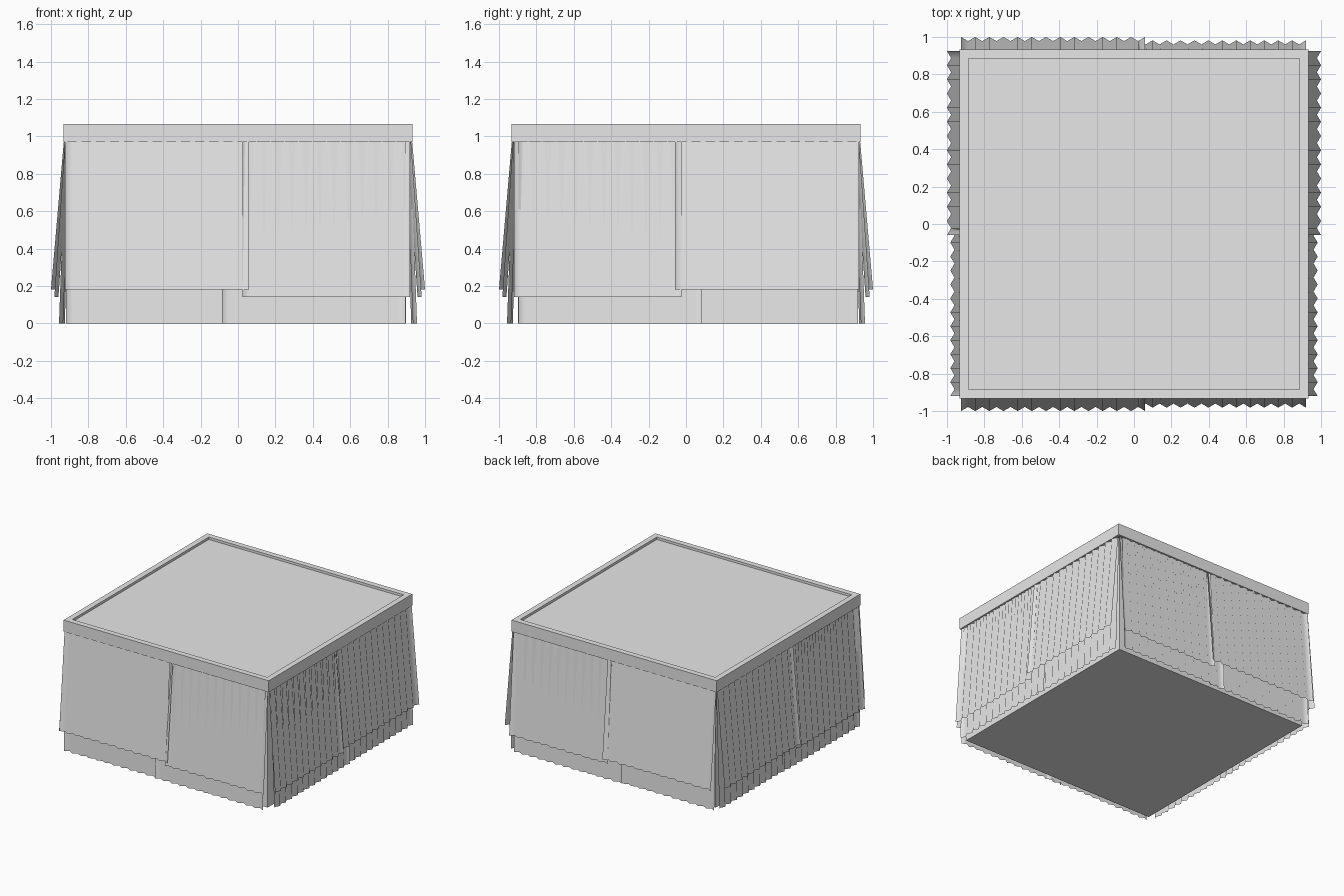
import bpy
import bmesh

cube = bpy.data.objects.get("Cube")
if cube:
    bpy.data.objects.remove(cube, do_unlink=True)

grey = bpy.data.materials.new("plain_grey")
grey.use_nodes = True
colour = (0.8, 0.8, 0.8, 1)
grey.diffuse_color = colour
grey.node_tree.nodes["Principled BSDF"].inputs["Base Color"].default_value = colour


def finish(name, bm, smooth=False):
    mesh = bpy.data.meshes.new(name)
    for face in bm.faces:
        face.smooth = smooth
    bm.to_mesh(mesh)
    bm.free()
    mesh.materials.append(grey)
    obj = bpy.data.objects.new(name, mesh)
    bpy.context.collection.objects.link(obj)
    return obj


def box(name, half, low, high):
    bm = bmesh.new()
    bmesh.ops.create_cube(bm, size=1)
    for v in bm.verts:
        v.co = (v.co.x * 2 * half, v.co.y * 2 * half, low if v.co.z < 0 else high)
    return bm


# Each side maps (distance along wall, distance out, height) to a position
SIDES = {
    "front": (lambda u, r, z: (u, -r, z), False),
    "back": (lambda u, r, z: (u, r, z), True),
    "left": (lambda u, r, z: (r, -u, z), True),
    "right": (lambda u, r, z: (-r, -u, z), False),
}
RIPPLE = 0.011


def corrugated_sheet(name, side, start, end, ridges, low, high):
    """Zigzag sheet leaning from low (out, height) to high (out, height)."""
    place, flip = SIDES[side]
    bm = bmesh.new()
    rows = []
    for out, height in (low, high):
        row = []
        for i in range(2 * ridges + 1):
            u = start + (end - start) * i / (2 * ridges)
            r = out + (RIPPLE if i % 2 == 0 else -RIPPLE)
            row.append(bm.verts.new(place(u, r, height)))
        rows.append(row)
    bottom, top = rows
    for i in range(2 * ridges):
        quad = [bottom[i], bottom[i + 1], top[i + 1], top[i]]
        bm.faces.new(quad[::-1] if flip else quad)
    finish(f"{side}_{name}", bm, smooth=True)


# Inner block behind the cladding
finish("core_block", box("core_block", 0.897, 0, 0.98))

# Roof slab with a shallow recess inside its rim
bm = box("roof", 0.932, 0.97, 1.065)
top = max(bm.faces, key=lambda f: f.calc_center_median().z)
bmesh.ops.inset_region(bm, faces=[top], thickness=0.065)
well = bmesh.ops.extrude_face_region(bm, geom=[top])
bmesh.ops.delete(bm, geom=[top], context="FACES_ONLY")
bmesh.ops.translate(bm, vec=(0, 0, -0.02),
                    verts=[g for g in well["geom"] if isinstance(g, bmesh.types.BMVert)])
finish("roof", bm)

# Two lower and two leaning upper sheets on every wall
for side in SIDES:
    corrugated_sheet("lower_sheet_inner", side, -0.92, 0.06, 13, (0.937, 0), (0.908, 0.975))
    corrugated_sheet("lower_sheet_outer", side, -0.085, 0.895, 13, (0.946, 0), (0.911, 0.975))
    corrugated_sheet("upper_sheet_short", side, 0.025, 0.92, 12, (0.971, 0.14), (0.914, 0.975))
    corrugated_sheet("upper_sheet_wide", side, -0.925, 0.06, 13, (0.989, 0.18), (0.92, 0.975))
